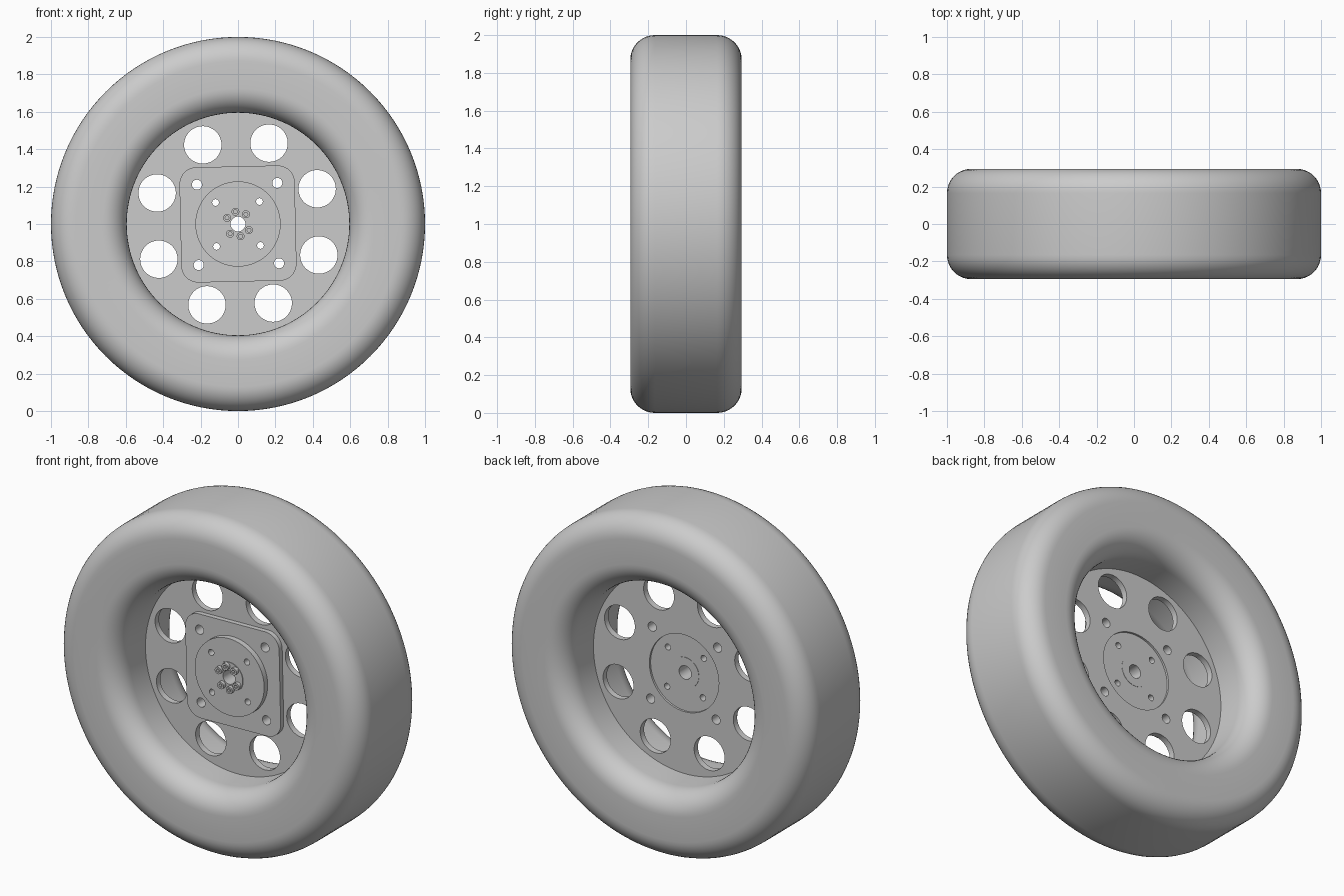
import bpy, bmesh
from math import pi, cos, sin, radians
from mathutils import Matrix

cube = bpy.data.objects.get("Cube")
if cube:
    bpy.data.objects.remove(cube, do_unlink=True)

grey = bpy.data.materials.new("plain grey")
grey.use_nodes = True
GREY = (0.6, 0.6, 0.6, 1)
grey.diffuse_color = GREY
grey.node_tree.nodes["Principled BSDF"].inputs["Base Color"].default_value = GREY

TILT = 1.3                       # small turn of the bolt pattern, degrees
# plate space (x, y, z) becomes x, z and front-facing depth on the wheel
STAND = Matrix.Translation((0, 0, 1)) @ Matrix.Rotation(pi / 2, 4, 'X')


def add_mesh(name, mesh):
    obj = bpy.data.objects.new(name, mesh)
    bpy.context.collection.objects.link(obj)
    mesh.materials.clear()
    mesh.materials.append(grey)
    bpy.ops.object.select_all(action='DESELECT')
    obj.select_set(True)
    bpy.context.view_layer.objects.active = obj
    bpy.ops.object.shade_smooth_by_angle(angle=radians(35))
    return obj


def arc(cx, cy, r, start, end, n):
    return [(cx + r * cos(start + (end - start) * i / n),
             cy + r * sin(start + (end - start) * i / n)) for i in range(n + 1)]


def circle(r, cx=0, cy=0, n=48):
    return arc(cx, cy, r, 0, 2 * pi, n)[:-1]


def ring_of_holes(r, pitch, angles, n=24):
    return [circle(r, pitch * cos(radians(a)), pitch * sin(radians(a)), n) for a in angles]


def plate(name, loops, back, front):
    """Extruded plate: first loop is the outline, the others are holes."""
    curve = bpy.data.curves.new(name, 'CURVE')
    curve.dimensions = '2D'
    curve.fill_mode = 'BOTH'
    curve.extrude = abs(back - front) / 2
    for loop in loops:
        spline = curve.splines.new('POLY')
        spline.points.add(len(loop) - 1)
        for point, (x, y) in zip(spline.points, loop):
            point.co = (x, y, 0, 1)
        spline.use_cyclic_u = True
    temp = bpy.data.objects.new(name + " outline", curve)
    bpy.context.collection.objects.link(temp)
    graph = bpy.context.evaluated_depsgraph_get()
    mesh = bpy.data.meshes.new_from_object(temp.evaluated_get(graph))
    bpy.data.objects.remove(temp, do_unlink=True)
    bm = bmesh.new()
    bm.from_mesh(mesh)
    bmesh.ops.remove_doubles(bm, verts=bm.verts, dist=1e-5)
    bmesh.ops.recalc_face_normals(bm, faces=bm.faces)
    bm.transform(STAND @ Matrix.Translation((0, 0, -(back + front) / 2)))
    bm.to_mesh(mesh)
    bm.free()
    mesh.name = name
    return add_mesh(name, mesh)


def tyre(inner, outer, half, fillet, steps=128):
    """Rounded-rectangle section spun around the axle."""
    section = []
    corners = [(outer, 1, 1), (inner, -1, 1), (inner, -1, -1), (outer, 1, -1)]
    for i, (r, sr, sy) in enumerate(corners):
        section += arc(r - sr * fillet, sy * (half - fillet), fillet,
                       i * pi / 2, (i + 1) * pi / 2, 10)
    bm = bmesh.new()
    verts = [bm.verts.new((r, y, 1)) for r, y in section]
    edges = [bm.edges.new((verts[i - 1], verts[i])) for i in range(len(verts))]
    bmesh.ops.spin(bm, geom=verts + edges, cent=(0, 0, 1), axis=(0, 1, 0),
                   angle=2 * pi, steps=steps, use_merge=True)
    bmesh.ops.remove_doubles(bm, verts=bm.verts, dist=1e-5)
    # move the section out to its true radius about the axle height
    bmesh.ops.recalc_face_normals(bm, faces=bm.faces)
    mesh = bpy.data.meshes.new("tyre")
    bm.to_mesh(mesh)
    bm.free()
    return add_mesh("tyre", mesh)


tyre(0.595, 1.0, 0.295, 0.13)

# Bolt patterns shared by the stacked plates
quarters = [45 + TILT + 90 * i for i in range(4)]
big_bolts = ring_of_holes(0.027, 0.304, quarters)
small_bolts = ring_of_holes(0.018, 0.166, quarters)

# Wheel disc with eight round windows
windows = ring_of_holes(0.1, 0.463, [24 + 45 * i for i in range(8)], 48)
plate("wheel_disc", [circle(0.597, n=128), circle(0.228, n=64)] + windows + big_bolts,
      0.018, -0.018)

# Rounded square plate, turned slightly
HALF, CORNER = 0.308, 0.09
square = []
for i in range(4):
    a = pi / 2 * i + radians(TILT)
    reach = (HALF - CORNER) * 2 ** 0.5
    square += arc(reach * cos(a + pi / 4), reach * sin(a + pi / 4), CORNER, a, a + pi / 2, 10)
plate("square_plate", [square, circle(0.228, n=64)] + big_bolts, -0.018, -0.047)

# Round plate reaching through the disc, and the hub inside it
plate("round_plate", [circle(0.228, n=64), circle(0.09)] + small_bolts, 0.006, -0.08)
plate("hub", [circle(0.09), circle(0.04, n=32)], 0.008, -0.084)

# Socket bolts, two groups of three
for i, (x, y) in enumerate((0.067 * cos(radians(a)), 0.067 * sin(radians(a)))
                           for a in (51, 102, 151, 231, 282, 331)):
    plate(f"hub_bolt_{i + 1}", [circle(0.021, x, y, 24), circle(0.011, x, y, 6)],
          -0.084, -0.105)
